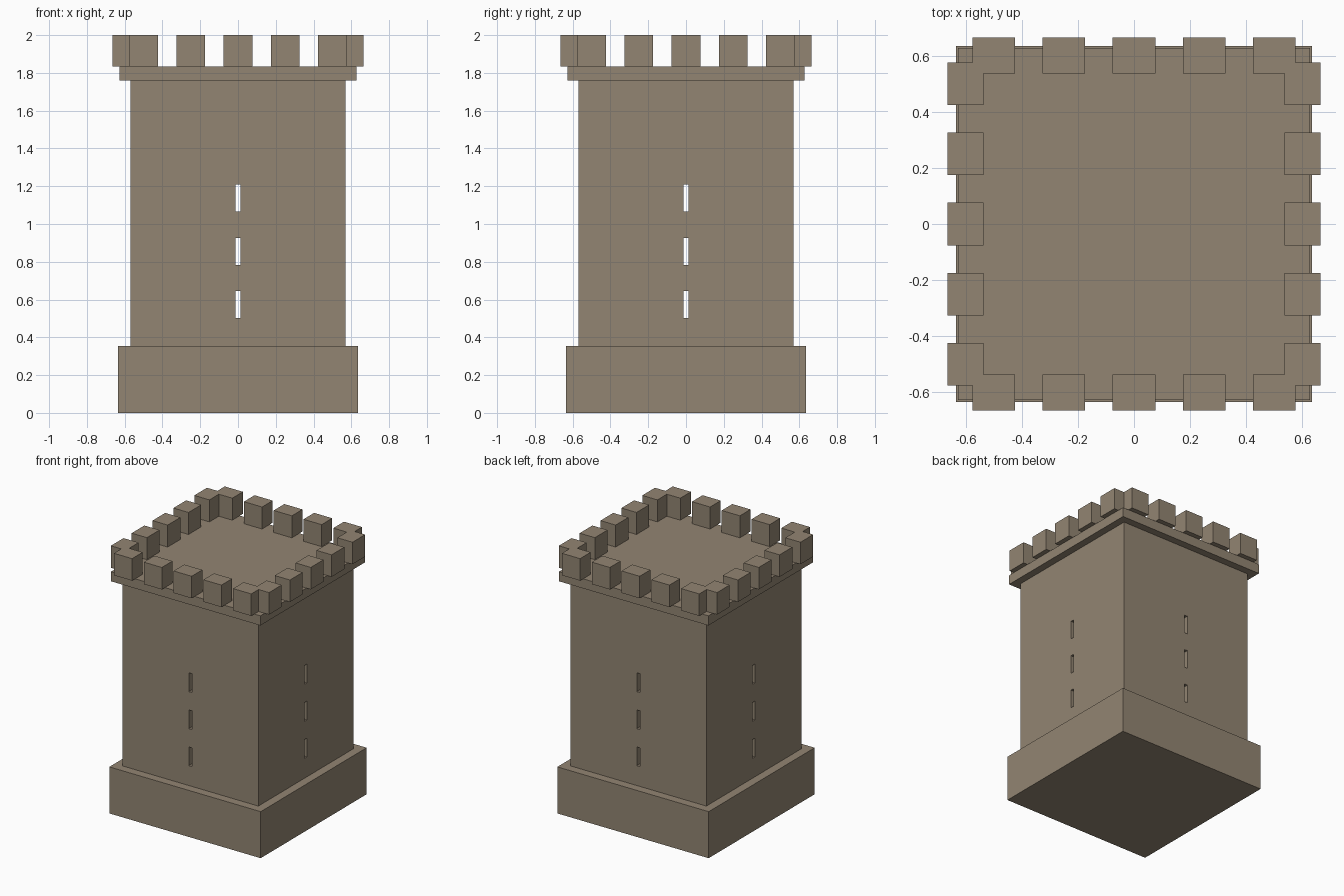
import bpy
from mathutils import Vector

if "Cube" in bpy.data.objects:
    bpy.data.objects.remove(bpy.data.objects["Cube"], do_unlink=True)

# Single stone colour
stone = bpy.data.materials.new("warm grey stone")
stone.use_nodes = True
STONE_COLOUR = (0.29, 0.235, 0.17, 1)
stone.diffuse_color = STONE_COLOUR
stone.node_tree.nodes["Principled BSDF"].inputs["Base Color"].default_value = STONE_COLOUR


def box(name, low, high):
    """Axis-aligned box between two corners."""
    low, high = Vector(low), Vector(high)
    bpy.ops.mesh.primitive_cube_add(size=1, location=(low + high) / 2)
    obj = bpy.context.object
    obj.name = name
    obj.scale = high - low
    bpy.ops.object.transform_apply(location=False, rotation=False, scale=True)
    obj.data.materials.append(stone)
    return obj


def block(name, half, bottom, top):
    """Square block centred on the tower axis."""
    return box(name, (-half, -half, bottom), (half, half, top))


# Stacked masses of the tower
block("base_plinth", 0.635, 0, 0.353)
tower = block("tower_body", 0.57, 0.353, 1.76)
block("parapet_slab", 0.627, 1.76, 1.833)

# Arrow slits cut straight through both ways
SLIT = 0.014
for i in range(3):
    bottom = 0.503 + i * 0.281
    for axis, (hx, hy) in {"x": (1, SLIT), "y": (SLIT, 1)}.items():
        cutter = box(f"slit_cutter_{axis}_{i + 1}", (-hx, -hy, bottom), (hx, hy, bottom + 0.143))
        cutter.hide_render = True
        cut = tower.modifiers.new(f"slit_{axis}_{i + 1}", "BOOLEAN")
        cut.operation = "DIFFERENCE"
        cut.solver = "EXACT"
        cut.object = cutter
        cutter.hide_set(True)
        cutter.display_type = "WIRE"

# Five merlons per side; the end ones meet as L-shaped corners
INNER, OUTER, HALF_WIDTH = 0.537, 0.664, 0.076
for i in range(-2, 3):
    a, b = i * 0.25 - HALF_WIDTH, i * 0.25 + HALF_WIDTH
    for side, near, far in (("front", -OUTER, -INNER), ("back", INNER, OUTER)):
        box(f"{side}_merlon_{i + 3}", (a, near, 1.833), (b, far, 2))
    for side, near, far in (("right", -OUTER, -INNER), ("left", INNER, OUTER)):
        box(f"{side}_merlon_{i + 3}", (near, a, 1.833), (far, b, 2))
